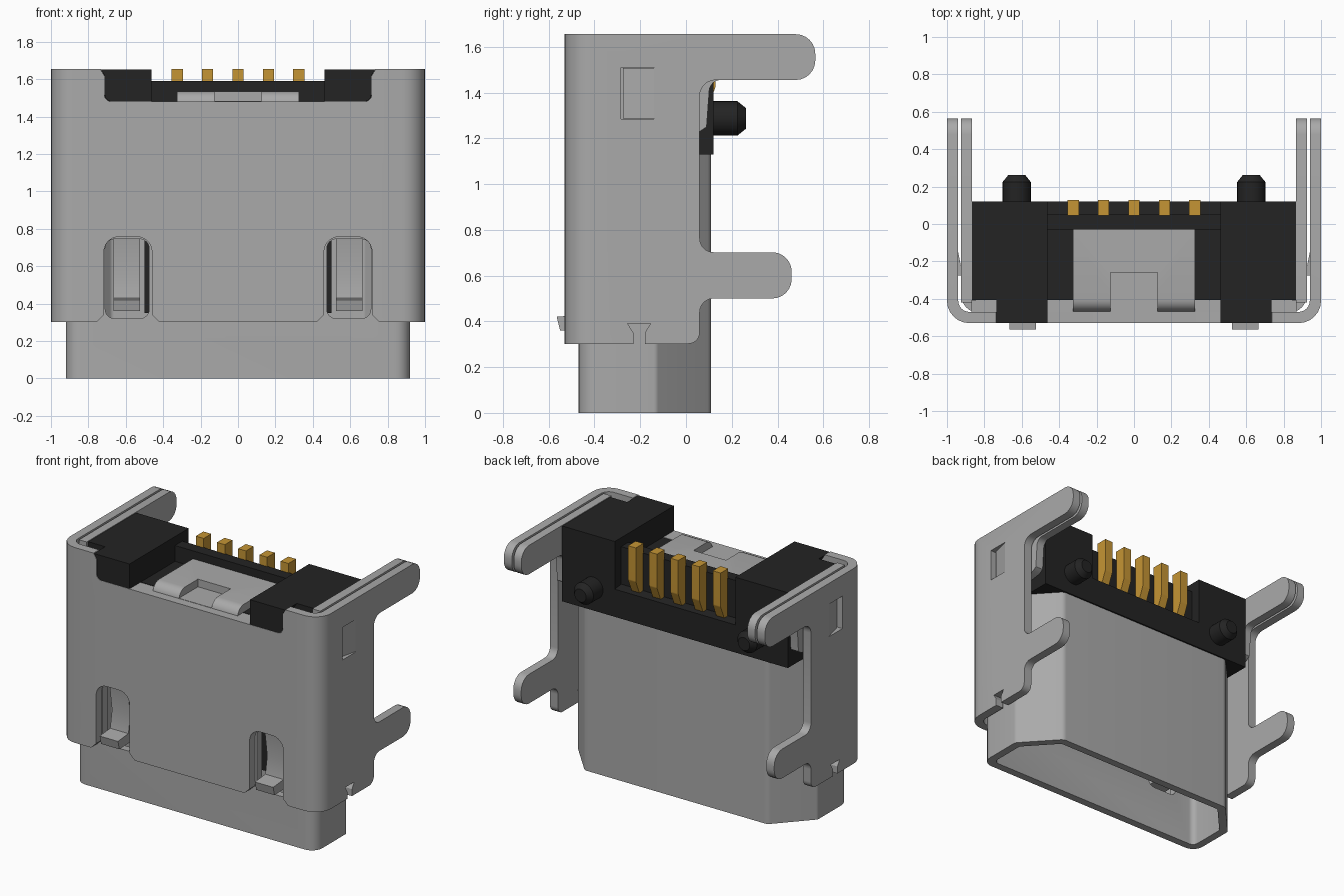
import bpy, bmesh, math
from mathutils import Vector

cube = bpy.data.objects.get("Cube")
if cube:
    bpy.data.objects.remove(cube, do_unlink=True)


def material(name, rgb):
    m = bpy.data.materials.new(name)
    m.diffuse_color = (*rgb, 1)
    m.use_nodes = True
    m.node_tree.nodes["Principled BSDF"].inputs["Base Color"].default_value = (*rgb, 1)
    return m


STEEL = material("steel grey", (0.40, 0.40, 0.40))
BLACK = material("black plastic", (0.017, 0.017, 0.017))
GOLD = material("gold", (0.56, 0.30, 0.035))


def rounded(pts, seg=6):
    """2D outline; a point with a third value gets a corner of that radius."""
    out, n = [], len(pts)
    for i, q in enumerate(pts):
        p = Vector(q[:2])
        if len(q) < 3:
            out.append(p)
            continue
        a = (Vector(pts[i - 1][:2]) - p).normalized()
        b = (Vector(pts[(i + 1) % n][:2]) - p).normalized()
        half = a.angle(b) / 2
        c = p + (a + b).normalized() * q[2] / math.sin(half)
        v0 = p + a * q[2] / math.tan(half) - c
        v1 = p + b * q[2] / math.tan(half) - c
        a0 = math.atan2(v0.y, v0.x)
        d = (math.atan2(v1.y, v1.x) - a0 + math.pi) % (2 * math.pi) - math.pi
        for k in range(seg + 1):
            t = a0 + d * k / seg
            out.append(c + q[2] * Vector((math.cos(t), math.sin(t))))
    return out


def prism(name, axis, pts, lo, hi, mat=STEEL):
    """Extrude an outline along an axis: x takes (y,z), y takes (x,z), z takes (x,y)."""
    place = {"x": lambda p, h: (h, p[0], p[1]),
             "y": lambda p, h: (p[0], h, p[1]),
             "z": lambda p, h: (p[0], p[1], h)}[axis]
    bm = bmesh.new()
    outline = rounded(pts)
    base = bm.faces.new([bm.verts.new(place(p, lo)) for p in outline])
    ext = bmesh.ops.extrude_face_region(bm, geom=[base])
    move = Vector(place((0, 0), hi - lo))
    bmesh.ops.translate(bm, vec=move, verts=[v for v in ext["geom"] if isinstance(v, bmesh.types.BMVert)])
    bmesh.ops.recalc_face_normals(bm, faces=bm.faces)
    me = bpy.data.meshes.new(name)
    bm.to_mesh(me)
    bm.free()
    me.materials.append(mat)
    ob = bpy.data.objects.new(name, me)
    bpy.context.collection.objects.link(ob)
    return ob


def rect(a0, a1, b0, b1, *r):
    return [(a0, b0, *r), (a1, b0, *r), (a1, b1, *r), (a0, b1, *r)]


def box(name, x0, x1, y0, y1, z0, z1, mat=STEEL):
    return prism(name, "z", rect(x0, x1, y0, y1), z0, z1, mat)


def activate(ob):
    bpy.ops.object.select_all(action="DESELECT")
    ob.select_set(True)
    bpy.context.view_layer.objects.active = ob


def boolean(ob, cutter, op="DIFFERENCE"):
    activate(ob)
    mod = ob.modifiers.new("cut", "BOOLEAN")
    mod.operation, mod.object, mod.solver = op, cutter, "EXACT"
    bpy.ops.object.modifier_apply(modifier=mod.name)
    bpy.data.objects.remove(cutter, do_unlink=True)


def flip(pts, s):
    return [(p[0] * s, *p[1:]) for p in pts]


# Outer shield: folded U sheet trimmed to the side outline with solder legs
shield = prism("outer_shield", "z", [
    (-1, .6), (-1, -.53, .12), (1, -.53, .12), (1, .6),
    (.94, .6), (.94, -.47, .06), (-.94, -.47, .06), (-.94, .6)], .2, 1.75)
side_outline = [
    (-.7, .302), (.06, .302, .05), (.06, .5, .06), (.462, .5, .085), (.462, .702, .085),
    (.06, .702, .06), (.06, 1.455, .07), (.565, 1.455, .085), (.565, 1.655, .085), (-.7, 1.655)]
boolean(shield, prism("trim", "x", side_outline, -1.2, 1.2), "INTERSECT")
notch = [(-.74, 1.8), (-.74, 1.66), (-.715, 1.62), (-.715, 1.48, .04),
         (.715, 1.48, .04), (.715, 1.62), (.74, 1.66), (.74, 1.8)]
boolean(shield, prism("notch", "y", notch, -.6, -.4))
for s in (1, -1):
    # latch opening, flared at its foot
    opening = [(.42, .25), (.42, .302), (.46, .34), (.46, .757, .08),
               (.717, .757, .08), (.717, .34), (.755, .302), (.755, .25)]
    boolean(shield, prism("opening", "y", flip(opening, s), -.6, -.44))
    # side window and foot slot
    x0, x1 = sorted((s * .935, s * 1.1))
    boolean(shield, prism("window", "x", rect(-.285, -.14, 1.285, 1.51), x0, x1))
    slot = [(-.23, .2), (-.18, .2), (-.18, .35), (-.155, .39), (-.255, .39), (-.23, .35)]
    boolean(shield, prism("slot", "x", slot, x0, x1))

# Inner shell: hollow tube with chamfered back corners
shell = prism("inner_shell", "z", [
    (-.92, -.47, .08), (.92, -.47, .08), (.92, -.13, .03), (.70, .11, .05),
    (-.70, .11, .05), (-.92, -.13, .03)], 0, 1.25)
boolean(shell, prism("hollow", "z", [
    (-.865, -.415, .04), (.865, -.415, .04), (.865, -.15, .02), (.675, .057, .03),
    (-.675, .057, .03), (-.865, -.15, .02)], -.1, 1.4))
for s in (1, -1):
    x0, x1 = sorted((s * .475, s * .71))
    boolean(shell, prism("latch_hole", "y", rect(x0, x1, .32, .745, .05), -.6, -.36))
front_wall = box("inner_shell_front", -.87, .87, -.47, -.41, 1.25, 1.48)

# Plastic body with stepped top and a recess behind the contacts
body = box("plastic_body", -.865, .865, -.405, .12, 1.13, 1.652, BLACK)
boolean(body, prism("step", "x", [
    (-.6, 1.48), (-.03, 1.48), (-.03, 1.59), (.05, 1.59), (.05, 1.33),
    (.3, 1.30), (.3, 1.8), (-.6, 1.8)], -.462, .462))
tongue = box("tongue", -.5, .5, -.27, -.13, .35, 1.14, BLACK)

# Folded steel flap over the body
flap = prism("top_flap", "x", [
    (-.47, 1.44), (-.47, 1.535, .07), (-.03, 1.535), (-.03, 1.481), (-.42, 1.481), (-.42, 1.44)],
    -.325, .325)
boolean(flap, box("flap_hole", -.125, .125, -.6, -.26, 1.482, 1.7))

ear_outline = [
    (-.42, 1.2), (-.13, 1.2), (.06, 1.23), (.09, 1.25), (.105, 1.455, .05),
    (.565, 1.455, .085), (.565, 1.655, .085), (-.42, 1.655)]
latch_outline = [
    (-.46, .76), (-.43, .55), (-.45, .43), (-.565, .42),
    (-.55, .36), (-.41, .365), (-.38, .55), (-.41, .76)]
for s, side in ((1, "left"), (-1, "right")):
    # inner ear lying against the shield's upper leg
    x0, x1 = sorted((s * .867, s * .925))
    prism(side + "_ear", "x", ear_outline, x0, x1)
    # sprung latch with hook
    x0, x1 = sorted((s * .525, s * .665))
    prism(side + "_latch", "x", latch_outline, x0, x1)
    # tongue bent inwards from the side window
    prism(side + "_side_tab", "z", flip([
        (.998, -.14), (.942, -.14), (.915, -.275), (.965, -.275)], s), 1.287, 1.508)
    # plastic shoulder filling the shield notch
    prism(side + "_shoulder", "y", flip([
        (.462, 1.48), (.713, 1.48, .04), (.713, 1.62), (.735, 1.652), (.462, 1.652)], s),
        -.528, -.40, BLACK)
    # locating peg with chamfered tip
    bm = bmesh.new()
    rings = []
    for y, r in ((.10, .075), (.225, .075), (.262, .045)):
        rings.append([bm.verts.new((s * .627 + r * math.cos(a), y, 1.287 + r * math.sin(a)))
                      for a in (k * math.tau / 32 for k in range(32))])
    for a, b in zip(rings, rings[1:]):
        for k in range(32):
            j = (k + 1) % 32
            bm.faces.new((a[k], a[j], b[j], b[k]))
    bm.faces.new(rings[0])
    bm.faces.new(rings[-1])
    bmesh.ops.recalc_face_normals(bm, faces=bm.faces)
    me = bpy.data.meshes.new(side + "_peg")
    bm.to_mesh(me)
    bm.free()
    me.materials.append(BLACK)
    bpy.context.collection.objects.link(bpy.data.objects.new(side + "_peg", me))

# Row of contacts
for i in range(5):
    x = (i - 2) * .1625
    prism(f"contact_{i + 1}", "x", [
        (.045, 1.655), (.128, 1.655), (.128, 1.42, .03), (.09, 1.33), (.045, 1.32)],
        x - .03, x + .03, GOLD)

for ob in list(bpy.context.scene.objects):
    if ob.type == "MESH":
        activate(ob)
        bpy.ops.object.shade_smooth_by_angle(angle=math.radians(30))
